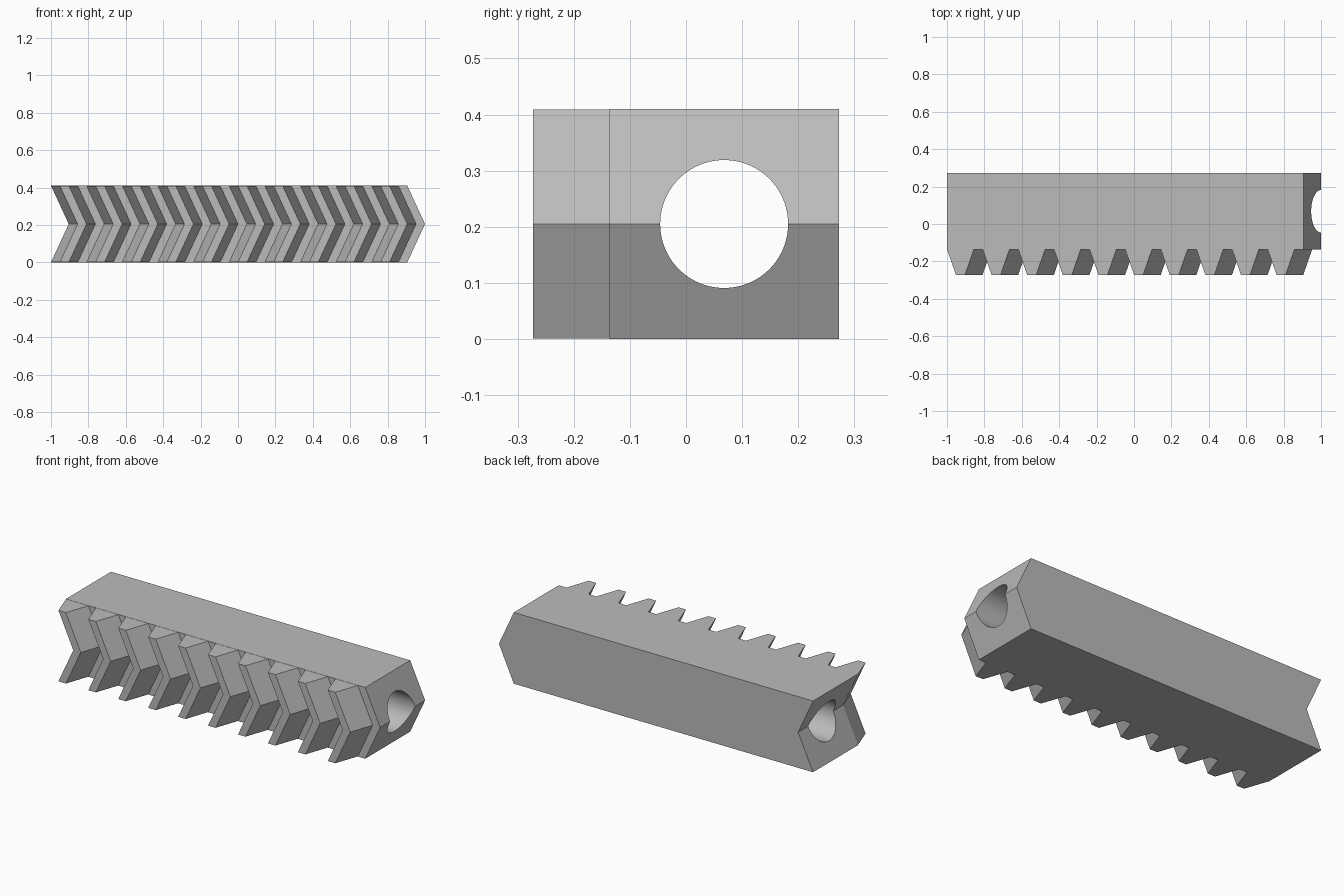
import bpy, bmesh, math

if "Cube" in bpy.data.objects:
    bpy.data.objects.remove(bpy.data.objects["Cube"])

LENGTH, SHIFT = 1.905, 0.095      # straight length and chevron offset at mid height
HEIGHT, BACK, ROOT, TIP = 0.41, 0.273, -0.136, -0.273
TEETH = 10
PITCH = LENGTH / TEETH

steel = bpy.data.materials.new("steel_grey")
steel.diffuse_color = (0.5, 0.5, 0.5, 1)
steel.use_nodes = True
steel.node_tree.nodes["Principled BSDF"].inputs["Base Color"].default_value = steel.diffuse_color


def chevron_prism(bm, outline, z0, z1):
    """Sweep an xy outline up through a V-shaped path."""
    mid = HEIGHT / 2
    rings = []
    for z in (z0, mid, z1):
        dx = SHIFT * (1 - abs(z - mid) / mid)
        rings.append([bm.verts.new((x + dx, y, z)) for x, y in outline])
    n = len(outline)
    bm.faces.new(rings[0][::-1])
    bm.faces.new(rings[2])
    for low, high in zip(rings, rings[1:]):
        for i in range(n):
            j = (i + 1) % n
            bm.faces.new((low[i], low[j], high[j], high[i]))


def finish(name, bm):
    bmesh.ops.recalc_face_normals(bm, faces=bm.faces)
    mesh = bpy.data.meshes.new(name)
    bm.to_mesh(mesh)
    bm.free()
    mesh.materials.append(steel)
    obj = bpy.data.objects.new(name, mesh)
    bpy.context.collection.objects.link(obj)
    return obj


# Bar with chevron ends
bm = bmesh.new()
chevron_prism(bm, [(-1, ROOT), (-1 + LENGTH, ROOT), (-1 + LENGTH, BACK), (-1, BACK)], 0, HEIGHT)
bar = finish("rack_bar", bm)

# Lengthwise bore
bpy.ops.mesh.primitive_cylinder_add(vertices=96, radius=0.114, depth=2.4,
                                    location=(0, 0.068, HEIGHT / 2),
                                    rotation=(0, math.pi / 2, 0))
cutter = bpy.context.object
cutter.name = "bore_cutter"
cutter.hide_render = True
cutter.data.materials.append(steel)
cut = bar.modifiers.new("bore", 'BOOLEAN')
cut.object, cut.operation, cut.solver = cutter, 'DIFFERENCE', 'EXACT'
bpy.ops.object.select_all(action='DESELECT')
bar.select_set(True)
bpy.context.view_layer.objects.active = bar
bpy.ops.object.modifier_apply(modifier="bore")
bpy.ops.object.shade_smooth_by_angle(angle=math.radians(30))
bpy.data.objects.remove(cutter)

# Herringbone teeth
bm = bmesh.new()
q = PITCH / 4
for i in range(TEETH):
    x = -1 + i * PITCH
    chevron_prism(bm, [(x, ROOT), (x + q, TIP), (x + 2 * q, TIP), (x + 3 * q, ROOT)],
                  0.001, HEIGHT - 0.001)
finish("rack_teeth", bm)
